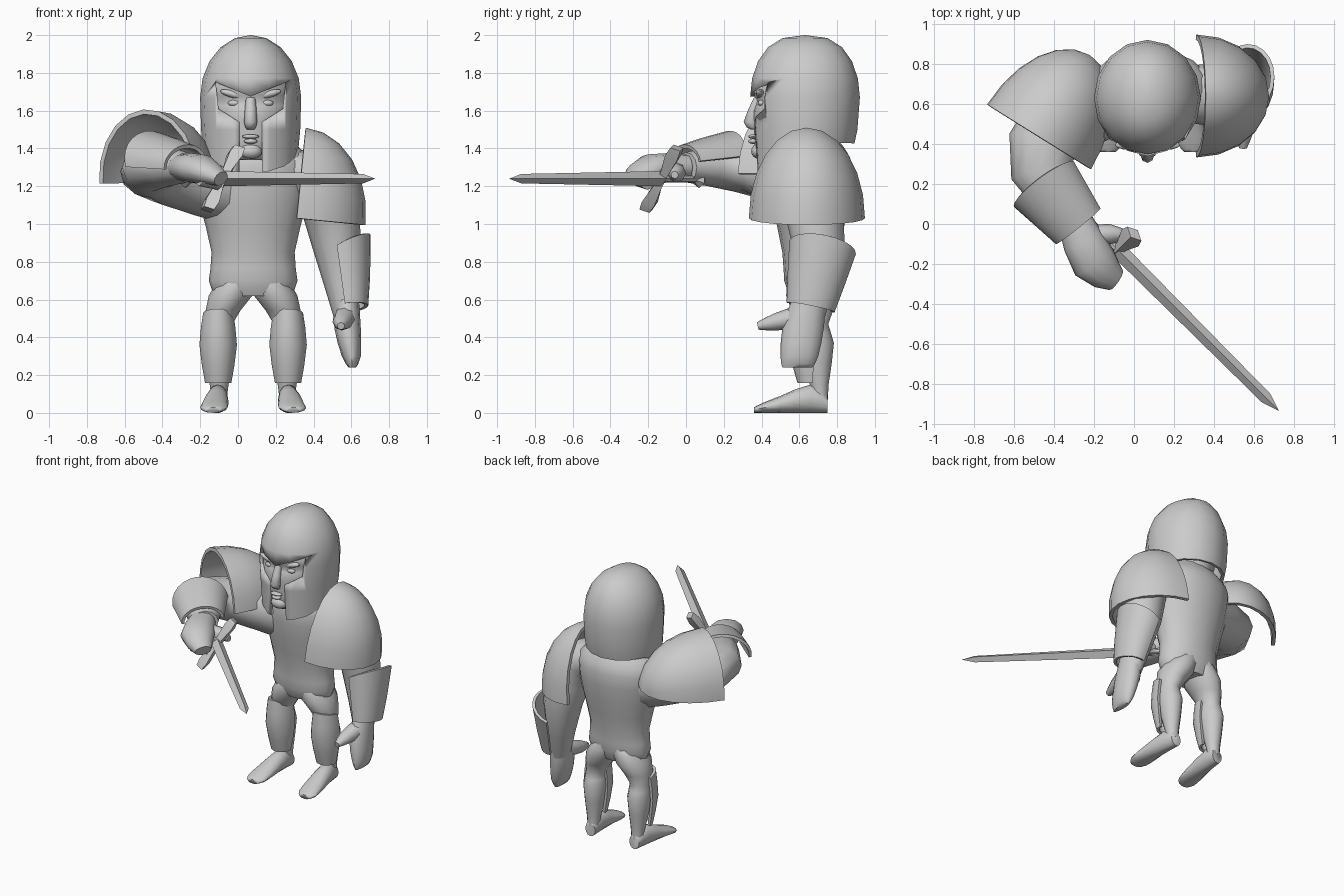
import bpy, bmesh, math
from mathutils import Vector, Matrix

if "Cube" in bpy.data.objects:
    bpy.data.objects.remove(bpy.data.objects["Cube"])

grey = (.6, .6, .6, 1)
steel = bpy.data.materials.new("plain_grey")
steel.use_nodes = True
steel.diffuse_color = grey
steel.node_tree.nodes["Principled BSDF"].inputs["Base Color"].default_value = grey

X, Y, Z = Matrix.Identity(3)
MID = .08  # centre line of the body
SIDES = {"left": 1, "right": -1}


def apply_modifier(ob, kind, **settings):
    bpy.context.view_layer.objects.active = ob
    modifier = ob.modifiers.new("modifier", kind)
    for key, value in settings.items():
        setattr(modifier, key, value)
    bpy.ops.object.modifier_apply(modifier=modifier.name)


def finish(name, bm, thickness=0, angle=60):
    """Turn the bmesh into a smooth-shaded object, optionally as a thin shell."""
    bmesh.ops.remove_doubles(bm, verts=bm.verts, dist=.0005)
    bmesh.ops.recalc_face_normals(bm, faces=bm.faces)
    mesh = bpy.data.meshes.new(name)
    bm.to_mesh(mesh)
    bm.free()
    mesh.materials.append(steel)
    ob = bpy.data.objects.new(name, mesh)
    bpy.context.collection.objects.link(ob)
    bpy.ops.object.select_all(action="DESELECT")
    ob.select_set(True)
    bpy.context.view_layer.objects.active = ob
    if thickness:
        apply_modifier(ob, "SOLIDIFY", thickness=thickness, offset=0)
    bpy.ops.object.shade_smooth_by_angle(angle=math.radians(angle))
    return ob


def refine(rows, steps):
    """Add smooth in-between rings to a short list of rings."""
    rows = [Vector(row) for row in rows]
    padded = [rows[0], *rows, rows[-1]]
    result = []
    for p, q, r, s in zip(padded, rows, rows[1:], padded[3:]):
        for k in range(steps):
            t = k / steps
            result.append(q + t / 2 * (r - p + t * (2 * p - 5 * q + 4 * r - s + t * (3 * (q - r) + s - p))))
    return result + [rows[-1]]


def loft(name, rows, ref=X, axis=None, arc=None, sides=12, steps=2,
         caps=True, bump=0, edit=None, thickness=0, angle=60):
    """Skin rings (x, y, z, radius along ref, other radius); arc = half angle of an open shell."""
    bm = bmesh.new()
    rings = refine(rows, steps)
    centres = [Vector(ring[:3]) for ring in rings]
    loops = []
    for i, (centre, ring) in enumerate(zip(centres, rings)):
        along = axis or centres[min(i + 1, len(centres) - 1)] - centres[max(i - 1, 0)]
        along = along.normalized()
        u = (ref - along * ref.dot(along)).normalized()
        v = along.cross(u)
        loop = []
        for k in range(sides + 1 if arc else sides):
            turn = math.radians(arc) * (2 * k / sides - 1) if arc else math.tau * k / sides
            point = centre + u * ring[3] * math.cos(turn) + v * ring[4] * math.sin(turn)
            if i == len(rings) - 1:
                point += along * bump * math.sin(math.pi * k / sides)
            loop.append(bm.verts.new(point))
        loops.append(loop)
    for a, b in zip(loops, loops[1:]):
        for k in range(sides):
            j = k + 1 if arc else (k + 1) % sides
            bm.faces.new((a[k], a[j], b[j], b[k]))
    if caps and not arc:
        bm.faces.new(loops[0])
        bm.faces.new(loops[-1])
    if edit:
        for vert in bm.verts:
            edit(vert.co)
    return finish(name, bm, thickness, angle)


def column(name, x, y, rows, **options):
    """Upright loft from rows of (height, half width, half depth)."""
    return loft(name, [(x, y, z, a, b) for z, a, b in rows], axis=Z, **options)


def dome_rings(centre, axis, radii, count=6, flat=1):
    """Rings of an ellipsoid from its widest section to its apex; flat < 1 squares the second profile."""
    turns = [math.pi / 2 * k / count for k in range(count + 1)]
    return [(*(centre + axis.normalized() * radii[2] * math.sin(t)),
             radii[0] * math.cos(t), radii[1] * math.cos(t) ** flat) for t in turns]


def shoulder_guard(name, centre, axis, out):
    rings = dome_rings(Vector(centre), Vector(axis), (.355, .295, .47))
    loft(name, rings, Vector(out), Vector(axis), arc=90, sides=10, steps=1, thickness=.025)


def ball(name, centre, size, tilt=0):
    bm = bmesh.new()
    place = Matrix.Translation(centre) @ Matrix.Rotation(tilt, 4, "Y") @ Matrix.Diagonal((*size, 1))
    bmesh.ops.create_uvsphere(bm, u_segments=12, v_segments=8, radius=1, matrix=place)
    finish(name, bm)


# Torso
column("torso", MID, .66, [(.62, .2, .11), (.7, .235, .14), (.85, .22, .15), (1.1, .28, .2),
                           (1.3, .31, .22), (1.4, .25, .18), (1.5, .12, .1)], sides=16)

# Legs, feet and shin guards
for side, s in SIDES.items():
    lx = MID + s * .18

    def lean(co):
        co.x -= s * max(co.z - .5, 0) / 2
        co.y -= min(co.z, .5) / 10
    column(side + "_leg", lx, .72, [(.07, .04, .04), (.15, .05, .05), (.37, .08, .1), (.47, .07, .08),
                                    (.62, .115, .14), (.74, .1, .12)], edit=lean)
    column(side + "_shin_guard", lx + s * .005, .66, [(.16, .06, .06), (.36, .11, .09), (.52, .1, .07)],
           ref=-Y, arc=100, thickness=.02, bump=.03)
    shoe = [(.75, .04, .1), (.66, .055, .15), (.5, .07, .09), (.4, .07, .05), (.36, .04, .03)]
    loft(side + "_foot", [(lx + s * (.75 - y) / 12, y, h / 2, w, h / 2) for y, w, h in shoe], axis=-Y)

# Shoulder guards: one hangs over the lowered arm, one swings up with the raised arm
shoulder_guard("left_shoulder_guard", (.31, .64, 1.03), (.1, 0, 1), X)
shoulder_guard("right_shoulder_guard", (-.475, .435, 1.24), (.53, .85, 0), (-.1, 0, 1))

# Left arm, hanging
loft("left_arm", [(.25, .65, 1.3, .1, .14), (.45, .65, 1.2, .16, .16),
                  (.52, .7, .9, .13, .14), (.57, .65, .5, .06, .08)])
loft("left_hand", [(.58, .65, .6, .06, .09), (.58, .62, .45, .07, .11),
                   (.6, .6, .3, .05, .1), (.605, .59, .24, .02, .08)], axis=-Z)
loft("left_thumb", [(.57, .6, .51, .06, .06), (.55, .47, .48, .05, .045), (.545, .38, .46, .02, .02)], sides=8)
loft("left_arm_guard", [(.59, .66, .56, .09, .12), (.56, .72, .86, .14, .17)],
     arc=105, thickness=.02, bump=.07)

# Right arm, reaching forward
loft("right_arm", [(-.05, .64, 1.2, .2, .17), (-.38, .5, 1.25, .15, .19),
                   (-.46, .27, 1.3, .13, .16), (-.27, 0, 1.3, .08, .09)], Z)
loft("right_hand", [(-.29, 0, 1.3, .07, .09), (-.2, -.19, 1.29, .08, .115), (-.09, -.28, 1.24, .04, .06)], Z)
loft("right_fingers", [(-.2, -.26, 1.25, .05, .04), (-.1, -.2, 1.23, .05, .05)], Z, sides=8)
loft("right_thumb", [(-.24, -.06, 1.28, .05, .05), (-.12, -.05, 1.27, .05, .05), (-.03, -.06, 1.26, .02, .02)], Z, sides=8)
loft("right_arm_guard", [(-.28, -.01, 1.31, .1, .135), (-.45, .2, 1.33, .15, .18)], Z - X / 5,
     arc=90, thickness=.02, bump=.05)

# Sword
hilt = Vector((-.08, -.13, 1.24))
aim = (X - Y).normalized()
bar = (X + Y + 2 * Z).normalized()


def sword_part(name, axis, ref, rows, sides=4):
    rings = [(*(hilt + axis * d), a, b) for d, a, b in rows]
    loft(name, rings, ref, axis, sides=sides, steps=1, angle=20)


sword_part("sword_blade", aim, Z, [(0, .04, .04), (1.05, .025, .03), (1.14, 0, 0)])
sword_part("sword_grip", aim, Z, [(-.28, .02, .02), (0, .02, .02)], 8)
sword_part("sword_pommel", aim, Z, [(-.31, .02, .02), (-.28, .05, .05), (-.25, .02, .02)], 6)
for end, s in {"upper": 1, "lower": -1}.items():
    sword_part("sword_guard_" + end, bar * s, aim, [(0, .03, .03), (.04, .03, .03), (.15, .06, .04), (.2, .05, .03)])

# Head and face
HX = .067
column("head", HX, .59, [(1.34, .1, .2), (1.4, .15, .225), (1.5, .2, .23), (1.6, .22, .235), (1.65, .22, .215),
                         (1.72, .22, .24), (1.85, .15, .18)], sides=20)
loft("nose", [(HX, .38, 1.67, .025, .02), (HX, .345, 1.54, .035, .04), (HX, .365, 1.5, .02, .02)], axis=-Z, sides=8)
ball("upper_lip", (HX, .355, 1.463), (.045, .025, .012))
ball("lower_lip", (HX, .355, 1.438), (.036, .025, .014))
ball("chin", (HX, .385, 1.385), (.06, .04, .04))
for side, s in SIDES.items():
    ball(side + "_eye", (HX + s * .085, .4, 1.64), (.036, .02, .017))
    ball(side + "_brow", (HX + s * .085, .395, 1.685), (.08, .025, .02), -s / 4)


# Helmet: domed shell whose rim rises from the cheeks to the nape
def slant_rim(co):
    if co.z < 1.35:
        co.z = 1.28 + min(max(co.y - .4, 0), .3) / 2


skirt = [(HX, .63, 1.3, .24, .25), (HX, .63, 1.5, .25, .265)]
crown = dome_rings(Vector((HX, .63, 1.67)), Z, (.255, .278, .318), count=5, flat=.75)
helmet = loft("helmet", skirt + crown, axis=Z, sides=16, steps=1, caps=False, edit=slant_rim, thickness=.025)

# Opening for the eyes and mouth, cut through the helmet front
half = [(0, 1.675), (.185, 1.75), (.17, 1.61), (.06, 1.54), (.06, 1.2)]
outline = half + [(-x, z) for x, z in reversed(half[1:])]
bm = bmesh.new()
face = bm.faces.new([bm.verts.new((HX + x, .2, z)) for x, z in outline])
back = bmesh.ops.extrude_face_region(bm, geom=[face])["geom"]
bmesh.ops.translate(bm, vec=Y * .38, verts=[v for v in back if isinstance(v, bmesh.types.BMVert)])
cutter = finish("face_cutter", bm)
cutter.hide_render = True
apply_modifier(helmet, "BOOLEAN", operation="DIFFERENCE", solver="EXACT", object=cutter)
bpy.data.objects.remove(cutter)
